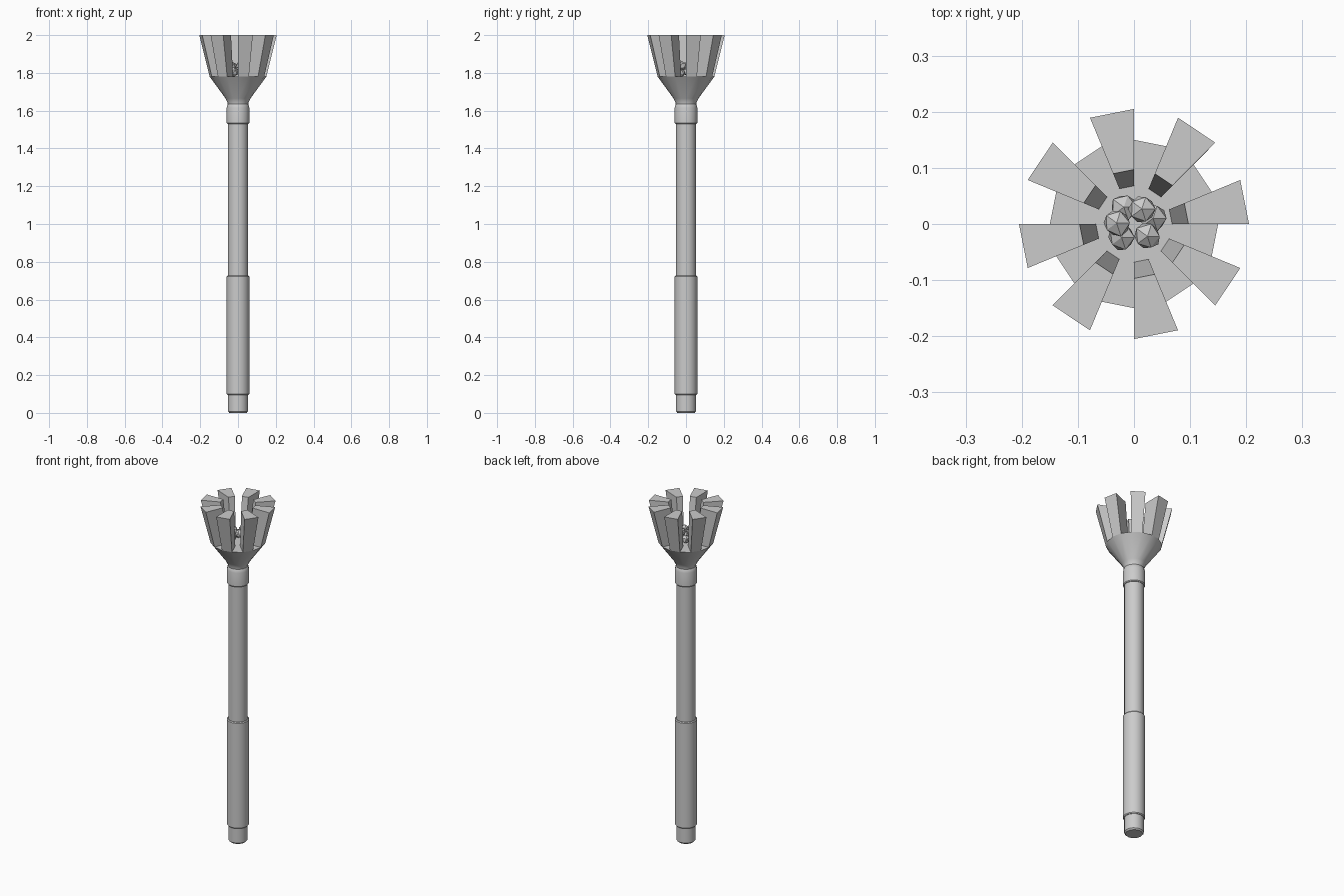
import bpy, bmesh, random
from math import sin, cos, pi, radians
from mathutils import Vector

if "Cube" in bpy.data.objects:
    bpy.data.objects.remove(bpy.data.objects["Cube"])

random.seed(4)
SIDES = 16


def finish(bm, name, smooth=None):
    bmesh.ops.recalc_face_normals(bm, faces=bm.faces[:])
    me = bpy.data.meshes.new(name)
    bm.to_mesh(me)
    bm.free()
    ob = bpy.data.objects.new(name, me)
    bpy.context.collection.objects.link(ob)
    if smooth:
        bpy.ops.object.select_all(action='DESELECT')
        ob.select_set(True)
        bpy.context.view_layer.objects.active = ob
        bpy.ops.object.shade_smooth_by_angle(angle=radians(smooth))
    return ob


def lathe(name, profile):
    """Closed solid of revolution from (radius, z) points, capped at both ends."""
    bm = bmesh.new()
    rings = [[bm.verts.new((r * cos(2 * pi * i / SIDES), r * sin(2 * pi * i / SIDES), z))
              for i in range(SIDES)] for r, z in profile]
    for a, b in zip(rings, rings[1:]):
        for i in range(SIDES):
            j = (i + 1) % SIDES
            bm.faces.new((a[i], a[j], b[j], b[i]))
    bm.faces.new(rings[0][::-1])
    bm.faces.new(rings[-1])
    return finish(bm, name, 35)


# Handle: shaft, thicker grip and collar
lathe("shaft", [(0.046, 0), (0.053, 0.008), (0.053, 1.56)])
lathe("grip", [(0.056, 0.095), (0.06, 0.1), (0.06, 0.722), (0.056, 0.727)])
lathe("collar", [(0.056, 1.53), (0.06, 1.535), (0.06, 1.615), (0.055, 1.635), (0.05, 1.64)])

# Flared bowl with a flat floor
lathe("bowl", [(0.054, 1.625), (0.056, 1.645), (0.066, 1.665), (0.15, 1.78)])

# Ring of eight thick prongs, one on every other bowl facet
bm = bmesh.new()
for k in range(8):
    a0, a1 = k * pi / 4, k * pi / 4 + pi / 8
    v = [bm.verts.new((r * cos(a), r * sin(a), z))
         for r, z in ((0.068, 1.78), (0.15, 1.78), (0.205, 2.0), (0.097, 2.0))
         for a in (a0, a1)]
    for f in ((0, 1, 3, 2), (2, 3, 5, 4), (4, 5, 7, 6), (6, 7, 1, 0), (0, 2, 4, 6), (1, 3, 5, 7)):
        bm.faces.new([v[i] for i in f])
finish(bm, "prongs")

# Pile of faceted coals in the bowl
coals = [(-0.018, 0.030, 1.805), (0.034, 0.010, 1.805), (-0.022, -0.024, 1.805),
         (0.014, 0.027, 1.842), (-0.031, 0.002, 1.835), (0.024, -0.022, 1.838)]
for n, c in enumerate(coals):
    bm = bmesh.new()
    bmesh.ops.create_icosphere(bm, subdivisions=1, radius=0.027)
    for vert in bm.verts:
        vert.co = vert.co * random.uniform(0.85, 1.05) + Vector(c)
    finish(bm, f"coal_{n + 1}")
